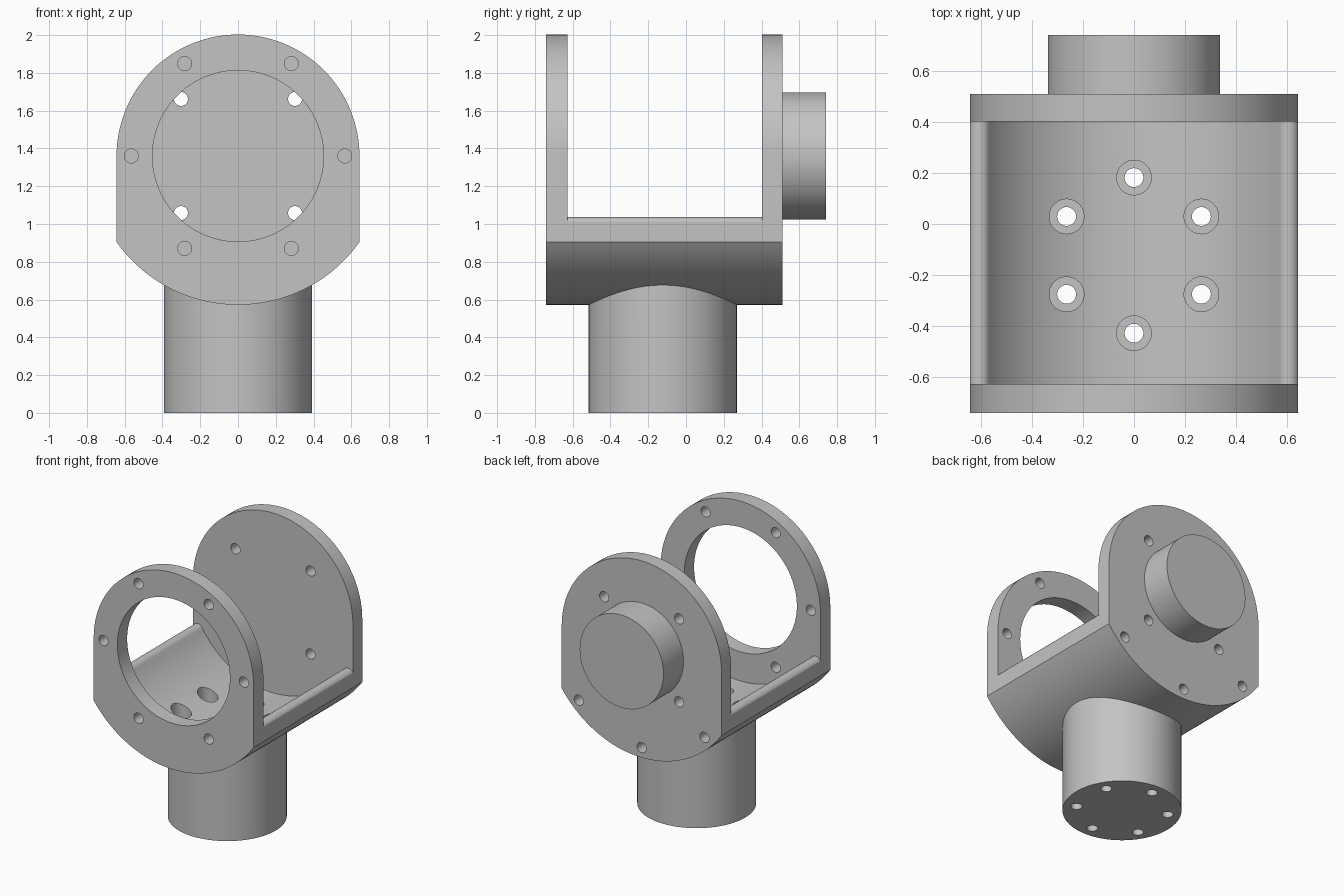
import bpy, bmesh
from math import radians, degrees, cos, sin, acos, atan2, pi

cube = bpy.data.objects.get("Cube")
if cube:
    bpy.data.objects.remove(cube, do_unlink=True)

AXIS_Z = 1.36                 # height of the pivot axis
HALF_W = 0.643                # half width of the yoke
R_OUT, R_IN = 0.788, 0.665    # cradle shell radii
FRONT, BACK = -0.74, 0.51     # outer plate faces
FRONT_IN, BACK_IN = -0.627, 0.402
POST_Y = -0.123
HOLE = 0.037

metal = bpy.data.materials.new("grey metal")
metal.use_nodes = True
grey = (0.55, 0.55, 0.55, 1)
metal.diffuse_color = grey
metal.node_tree.nodes["Principled BSDF"].inputs["Base Color"].default_value = grey


def arc(cx, cz, r, a0, a1, steps):
    """Points on an arc in the xz plane, angles in degrees."""
    angles = [radians(a0 + (a1 - a0) * i / steps) for i in range(steps + 1)]
    return [(cx + r * cos(a), cz + r * sin(a)) for a in angles]


def extrude(name, profile, y0, y1):
    bm = bmesh.new()
    face = bm.faces.new([bm.verts.new((x, y0, z)) for x, z in profile])
    ext = bmesh.ops.extrude_face_region(bm, geom=[face])["geom"]
    moved = [v for v in ext if isinstance(v, bmesh.types.BMVert)]
    bmesh.ops.translate(bm, verts=moved, vec=(0, y1 - y0, 0))
    bmesh.ops.recalc_face_normals(bm, faces=bm.faces)
    mesh = bpy.data.meshes.new(name)
    bm.to_mesh(mesh)
    bm.free()
    obj = bpy.data.objects.new(name, mesh)
    bpy.context.collection.objects.link(obj)
    return obj


def cylinder(x, y, z, r, lo, hi, axis, sides):
    """Cylinder along 'y' or 'z' from lo to hi."""
    mid = (lo + hi) / 2
    loc, rot = ((x, mid, z), (pi / 2, 0, 0)) if axis == "y" else ((x, y, mid), (0, 0, 0))
    bpy.ops.mesh.primitive_cylinder_add(vertices=sides, radius=r, depth=hi - lo,
                                        location=loc, rotation=rot)
    return bpy.context.object


def combine(target, tool, operation):
    bpy.context.view_layer.update()
    mod = target.modifiers.new("shape", "BOOLEAN")
    mod.operation, mod.solver, mod.object = operation, "EXACT", tool
    with bpy.context.temp_override(object=target, active_object=target,
                                   selected_objects=[target]):
        bpy.ops.object.modifier_apply(modifier=mod.name)
    bpy.data.objects.remove(tool, do_unlink=True)


# Yoke outline: round top, straight sides, wide arc below
corner = degrees(acos(HALF_W / R_OUT))
outline = arc(0, AXIS_Z, HALF_W, 0, 180, 64)
outline += arc(0, AXIS_Z, R_OUT, 180 + corner, 360 - corner, 56)
yoke = extrude("yoke_bracket", outline, FRONT, BACK)

# Space between the plates: cradle trough with rounded rims
rim_x, rim_z, rim_r = 0.605, 0.995, 0.042
inward = degrees(atan2(AXIS_Z - rim_z, -rim_x))
outer = degrees(acos((HALF_W - rim_x) / rim_r))
right_rim = arc(rim_x, rim_z, rim_r, inward, outer, 12)
left_rim = [(-x, z) for x, z in reversed(right_rim)]
trough = arc(0, AXIS_Z, R_IN, inward + 180 - 360 + 360, inward + 180 + 2 * (270 - inward - 180), 56)
if trough[0][0] > 0:
    trough.reverse()
gap = left_rim + trough[1:-1] + right_rim
gap += [(1, right_rim[-1][1]), (1, 2.3), (-1, 2.3), (-1, right_rim[-1][1])]
combine(yoke, extrude("gap_cutter", gap, FRONT_IN, BACK_IN), "DIFFERENCE")

# Rear pivot stub and lower post
combine(yoke, cylinder(0, 0, AXIS_Z, 0.337, 0.46, 0.74, "y", 96), "UNION")
combine(yoke, cylinder(0, POST_Y, 0, 0.392, 0, 0.685, "z", 96), "UNION")

# Large opening in the front plate
combine(yoke, cylinder(0, 0, AXIS_Z, 0.453, FRONT - 0.1, FRONT_IN + 0.1, "y", 96), "DIFFERENCE")


def plate_holes(angles, radius, lo, hi):
    for a in angles:
        x, z = radius * cos(radians(a)), AXIS_Z + radius * sin(radians(a))
        combine(yoke, cylinder(x, 0, z, HOLE, lo, hi, "y", 28), "DIFFERENCE")


# Front ring holes, rear plate holes, rear bolt holes into the cradle
plate_holes(range(0, 360, 60), 0.565, FRONT - 0.1, FRONT_IN + 0.05)
plate_holes(range(45, 360, 90), 0.427, BACK_IN - 0.05, BACK + 0.1)
plate_holes((225, 270, 315), 0.715, BACK - 0.25, BACK + 0.1)

# Counterbored holes down through the post
for a in range(30, 390, 60):
    x, y = 0.305 * cos(radians(a)), POST_Y + 0.305 * sin(radians(a))
    combine(yoke, cylinder(x, y, 0, 0.068, 0.62, 0.95, "z", 36), "DIFFERENCE")
    combine(yoke, cylinder(x, y, 0, HOLE, -0.1, 0.8, "z", 28), "DIFFERENCE")

# Finish
yoke.data.materials.clear()
yoke.data.materials.append(metal)
for face in yoke.data.polygons:
    face.material_index = 0
bpy.ops.object.select_all(action="DESELECT")
yoke.select_set(True)
bpy.context.view_layer.objects.active = yoke
bpy.ops.object.shade_smooth_by_angle(angle=radians(25))
